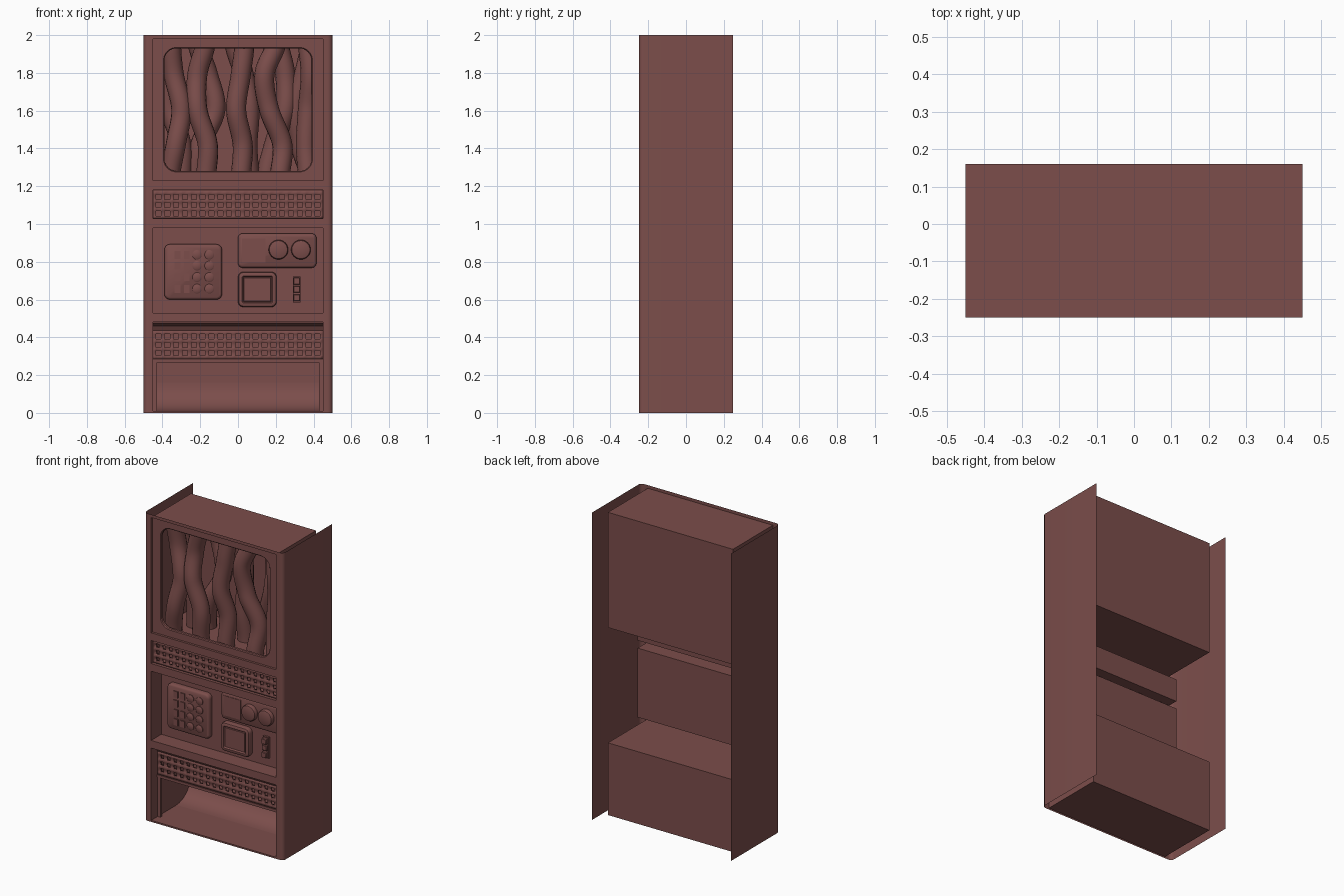
import bpy, bmesh, math

if "Cube" in bpy.data.objects:
    bpy.data.objects.remove(bpy.data.objects["Cube"])

mat = bpy.data.materials.new("dull_red")
mat.diffuse_color = (0.2, 0.075, 0.07, 1)
mat.use_nodes = True
mat.node_tree.nodes["Principled BSDF"].inputs["Base Color"].default_value = mat.diffuse_color
FRONT = -0.25


def finish(name, verts, faces, solid=0):
    me = bpy.data.meshes.new(name)
    me.from_pydata(verts, [], faces)
    bm = bmesh.new()
    bm.from_mesh(me)
    bmesh.ops.remove_doubles(bm, verts=bm.verts, dist=1e-5)
    bmesh.ops.delete(bm, geom=[v for v in bm.verts if not v.link_faces], context='VERTS')
    bm.to_mesh(me)
    bm.free()
    ob = bpy.data.objects.new(name, me)
    bpy.context.collection.objects.link(ob)
    me.materials.append(mat)
    if solid:
        m = ob.modifiers.new("thickness", 'SOLIDIFY')
        m.thickness, m.offset = solid, -1
    bpy.ops.object.select_all(action='DESELECT')
    bpy.context.view_layer.objects.active = ob
    ob.select_set(True)
    bpy.ops.object.shade_smooth_by_angle(angle=math.radians(35))
    return ob


def sheet(name, pts, zs, hole, solid=0):
    """Upright sheet along an x-y path, leaving out cells where hole(i, j)."""
    n = len(zs)
    verts = [(x, y, z) for x, y in pts for z in zs]
    faces = [(i*n+j, (i+1)*n+j, (i+1)*n+j+1, i*n+j+1)
             for i in range(len(pts)-1) for j in range(n-1) if not hole(i, j)]
    return finish(name, verts, faces, solid)


def ring(x0, x1, z0, z1, r, y):
    out = []
    for cx, cz, a in ((x1-r, z0+r, -90), (x1-r, z1-r, 0), (x0+r, z1-r, 90), (x0+r, z0+r, 180)):
        for k in range(7):
            t = math.radians(a + k*15)
            out.append((cx + r*math.cos(t), y, cz + r*math.sin(t)))
    return out


def loft(name, box, r, steps, cap=True):
    """Stack of rounded rectangles; each step is (inset, y)."""
    x0, x1, z0, z1 = box
    verts, faces, n = [], [], 28
    for d, y in steps:
        verts += ring(x0+d, x1-d, z0+d, z1-d, max(r-d, 0), y)
    for s in range(len(steps)-1):
        for k in range(n):
            a, b = s*n+k, s*n+(k+1) % n
            faces.append((a, b, b+n, a+n))
    if cap:
        faces.append(tuple(range((len(steps)-1)*n, len(steps)*n)))
    return finish(name, verts, faces)


def strip(name, prof, hx=0.45):
    """Sheet from a y-z profile drawn across the width."""
    verts = [(s*hx, y, z) for y, z in prof for s in (-1, 1)]
    return finish(name, verts, [(2*i, 2*i+1, 2*i+3, 2*i+2) for i in range(len(prof)-1)])


# Outer shell: open-backed wrap with rounded front corners and four openings
arc = [(-0.475 - 0.025*math.cos(math.radians(a)), -0.225 - 0.025*math.sin(math.radians(a)))
       for a in range(0, 91, 15)]
half = [(-0.5, 0.25)] + arc + [(-0.45, FRONT)]
path = half + [(-x, y) for x, y in reversed(half)]
sheet("outer_shell", path, [0, .01, .48, .53, .98, 1.03, 1.18, 1.23, 1.98, 2],
      lambda i, j: i == len(half)-1 and j in (1, 3, 5, 7))

# Recess boxes behind the openings
for name, z0, z1, back in (("cable_bay", 1.23, 1.98, .16), ("vent_bay", 1.03, 1.18, -.145),
                           ("control_bay", .53, .98, -.145), ("chute_bay", .01, .48, .16)):
    loft(name, (-.45, .45, z0, z1), 0, [(0, FRONT), (0, back)])

# Window panel with rounded opening
verts = ring(-.45, .45, 1.23, 1.98, 0, -.235)
verts += ring(-.395, .395, 1.275, 1.935, .07, -.235)
verts += ring(-.39, .39, 1.28, 1.93, .065, -.23)
verts += ring(-.39, .39, 1.28, 1.93, .065, -.215)
finish("window_panel", verts, [(s*28+k, s*28+(k+1) % 28, (s+1)*28+(k+1) % 28, (s+1)*28+k)
                               for s in range(3) for k in range(28)])

# Cables: y position and x at evenly spaced heights from top to bottom
cables = [
    (-.15, (-.355, -.34, -.30, -.33, -.36)), (-.14, (-.17, -.215, -.215, -.16, -.17)),
    (-.145, (.035, .015, -.01, .025, .015)), (-.14, (.205, .14, .165, .235, .22)),
    (-.15, (.37, .385, .37, .36, .37)),
    (-.01, (-.375, -.39, -.36, -.30, -.30)), (.02, (-.215, -.16, -.12, -.20, -.23)),
    (0, (-.02, .03, .06, .05, .06)), (.015, (.215, .25, .25, .19, .15)),
    (.02, (.385, .35, .30, .33, .38))]
for n, (y, xs) in enumerate(cables):
    cu = bpy.data.curves.new("cable_path", 'CURVE')
    cu.dimensions = '3D'
    cu.bevel_depth, cu.bevel_resolution, cu.resolution_u = .053, 6, 8
    sp = cu.splines.new('BEZIER')
    sp.bezier_points.add(len(xs)-1)
    for k, (p, x) in enumerate(zip(sp.bezier_points, xs)):
        z = 1.98 - .75*k/(len(xs)-1)
        slope = 0 if k in (0, 4) else (xs[k+1]-xs[k-1])/2
        yy = y + (.02*math.sin(k*math.pi/2 + n) if 0 < k < 4 else 0)
        p.co = (x, yy, z)
        p.handle_left = (x - slope/3, yy, z + .0625)
        p.handle_right = (x + slope/3, yy, z - .0625)
    tmp = bpy.data.objects.new("cable_path", cu)
    bpy.context.collection.objects.link(tmp)
    bpy.context.view_layer.update()
    me = bpy.data.meshes.new_from_object(tmp.evaluated_get(bpy.context.evaluated_depsgraph_get()))
    finish(f"cable_{n+1}", [tuple(v.co) for v in me.vertices], [tuple(f.vertices) for f in me.polygons])
    bpy.data.objects.remove(tmp)


# Perforated grilles
def grille(name, z0, z1, zc, y):
    def edges(lo, hi, centres):
        return [lo] + [c + s*.0135 for c in centres for s in (-1, 1)] + [hi]
    xs = edges(-.45, .45, [k*.0468 for k in range(-9, 10)])
    zs = edges(z0, z1, [zc + k*.044 for k in (-1, 0, 1)])
    sheet(name, [(x, y) for x in xs], zs, lambda i, j: i % 2 and j % 2, .02)


grille("upper_grille", 1.03, 1.18, 1.1, -.23)
grille("lower_grille", .285, .435, .36, -.185)
strip("lower_grille_hood", [(-.185, .435), (-.2, .46), (-.24, .475), (-.24, .48)])

# Chute: lip, side legs and curved scoop
loft("chute_lip", (-.45, .45, .268, .285), 0, [(0, -.165), (0, -.19)])
for s in (-1, 1):
    loft("chute_leg", (s*.44-.01, s*.44+.01, .01, .27), 0, [(0, -.165), (0, -.185)])
strip("chute_scoop", [(.01 + .15*math.sin(t), .161 - .15*math.cos(t))
                      for t in [math.radians(a) for a in range(0, 91, 10)]])

# Keypad with square and round keys
WALL = -.145
loft("keypad_plate", (-.39, -.085, .60, .893), .03,
     [(0, WALL), (0, -.165), (.004, -.173), (.012, -.178)])
for z in (.837, .779, .718, .657):
    for x in (-.32, -.272):
        loft("square_key", (x-.015, x+.015, z-.021, z+.021), 0, [(0, -.178), (0, -.184)])
    for x in (-.217, -.152):
        loft("round_key", (x-.025, x+.025, z-.025, z+.025), .025,
             [(0, -.178), (0, -.182), (.006, -.186)])

# Gauge panel with a small screen and two knobs
loft("gauge_plate", (0, .415, .768, .95), .025,
     [(0, WALL), (0, -.165), (.004, -.173), (.012, -.178)])
loft("gauge_screen", (.022, .145, .795, .923), 0, [(0, -.178), (0, -.181)])
for x in (.214, .333):
    loft("knob", (x-.052, x+.052, .812, .916), .052,
         [(0, -.178), (0, -.195), (.004, -.203), (.01, -.206)])

# Monitor with raised rim and sunken face
loft("monitor", (0, .205, .56, .747), .03,
     [(0, WALL), (0, -.17), (.004, -.178), (.012, -.182), (.022, -.182), (.028, -.172),
      (.03, -.172), (.032, -.178)])

# Switch strip with three rockers
loft("switch_strip", (.29, .332, .585, .722), 0, [(0, WALL), (0, -.158)])
for k, z in enumerate((.61, .655, .698)):
    loft("rocker", (.294, .328, z-.018, z+.018), .003,
         [(0, -.158), (0, -.176 + .005*(k == 1)), (.003, -.18 + .005*(k == 1))])
